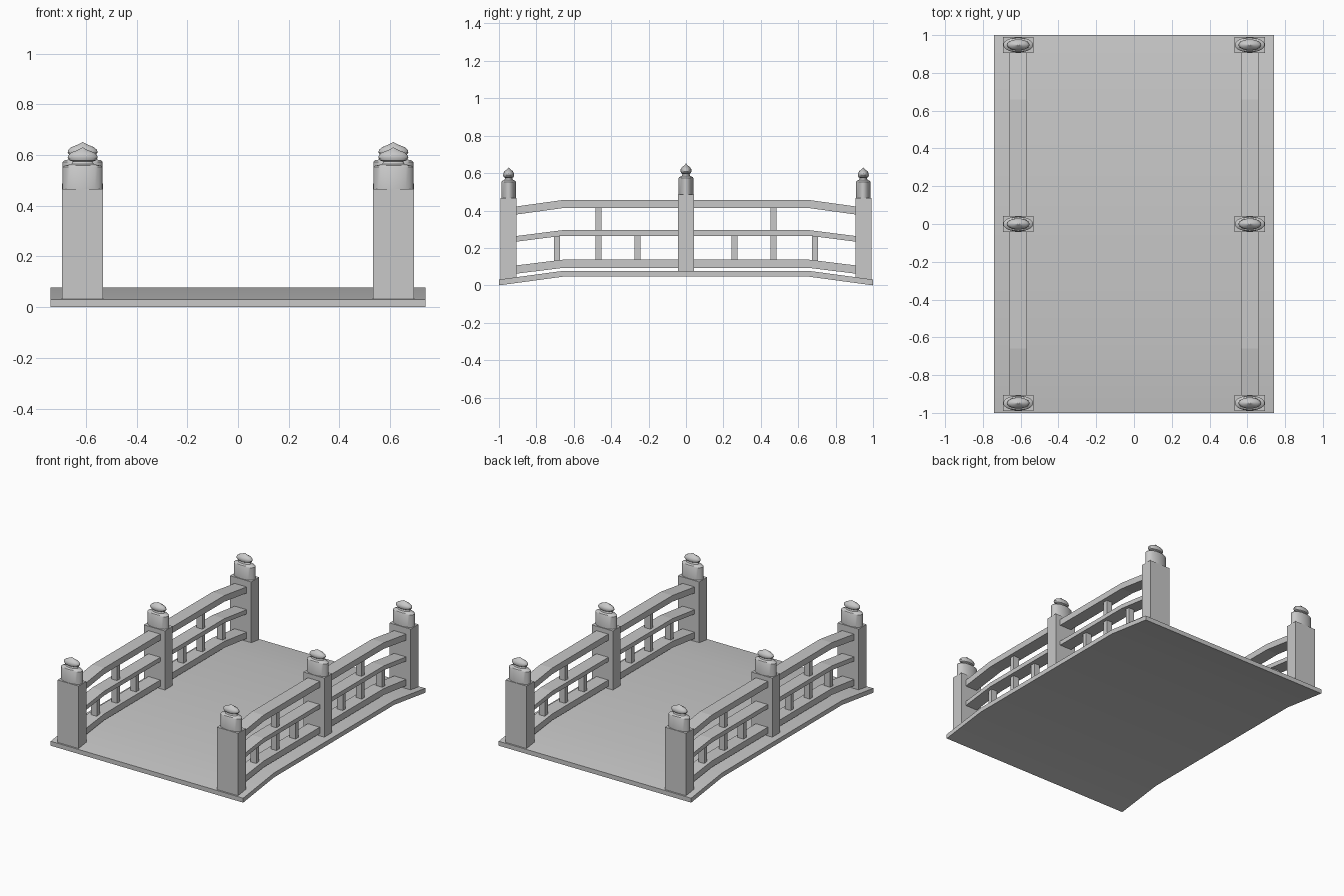
import bpy
import bmesh
import math

cube = bpy.data.objects.get("Cube")
if cube:
    bpy.data.objects.remove(cube, do_unlink=True)

# One stone grey for everything
GREY = (0.58, 0.58, 0.58, 1)
stone = bpy.data.materials.new("stone_grey")
stone.use_nodes = True
stone.diffuse_color = GREY
stone.node_tree.nodes["Principled BSDF"].inputs["Base Color"].default_value = GREY

SIDE_X = 0.613     # centre line of each railing
BEND_Y = 0.66      # where the flat middle turns down to the ends


def finish(name, bm, smooth=False):
    bmesh.ops.recalc_face_normals(bm, faces=bm.faces)
    mesh = bpy.data.meshes.new(name)
    bm.to_mesh(mesh)
    bm.free()
    mesh.materials.append(stone)
    obj = bpy.data.objects.new(name, mesh)
    bpy.context.collection.objects.link(obj)
    if smooth:
        bpy.ops.object.select_all(action="DESELECT")
        obj.select_set(True)
        bpy.context.view_layer.objects.active = obj
        bpy.ops.object.shade_smooth_by_angle(angle=math.radians(35))
    return obj


def box(name, x, y, z0, z1, half_x, half_y):
    bm = bmesh.new()
    bmesh.ops.create_cube(bm, size=1)
    for v in bm.verts:
        v.co = (x + v.co.x * 2 * half_x, y + v.co.y * 2 * half_y,
                (z0 + z1) / 2 + v.co.z * (z1 - z0))
    return finish(name, bm)


def arched_beam(name, x, half_x, end_y, mid_z, end_z, thick, smooth=False):
    """Beam along y: flat in the middle, sloping down to both ends."""
    bm = bmesh.new()
    stations = [(-end_y, end_z), (-BEND_Y, mid_z), (BEND_Y, mid_z), (end_y, end_z)]
    rings = []
    for y, z in stations:
        corners = [(-half_x, 0), (half_x, 0), (half_x, thick), (-half_x, thick)]
        rings.append([bm.verts.new((x + dx, y, z + dz)) for dx, dz in corners])
    for a, b in zip(rings, rings[1:]):
        for i in range(4):
            j = (i + 1) % 4
            bm.faces.new((a[i], a[j], b[j], b[i]))
    bm.faces.new(rings[0])
    bm.faces.new(rings[-1])
    return finish(name, bm, smooth)


def finial(name, x, y, z, segments=28):
    """Oval collar with a pointed bud, lathed from a (radius, height) profile."""
    profile = [(0.079, 0), (0.079, 0.086), (0.072, 0.092), (0.045, 0.098),
               (0.038, 0.108), (0.052, 0.113), (0.059, 0.123), (0.057, 0.133),
               (0.045, 0.144), (0.022, 0.153), (0.008, 0.16)]
    bm = bmesh.new()
    rings = []
    for r, h in profile:
        ring = []
        for i in range(segments):
            a = math.tau * i / segments
            ring.append(bm.verts.new((x + r * math.cos(a),
                                      y + r * 0.5 * math.sin(a), z + h)))
        rings.append(ring)
    for a, b in zip(rings, rings[1:]):
        for i in range(segments):
            j = (i + 1) % segments
            bm.faces.new((a[i], a[j], b[j], b[i]))
    tip = bm.verts.new((x, y, z + 0.165))
    for i in range(segments):
        bm.faces.new((rings[-1][i], rings[-1][(i + 1) % segments], tip))
    bm.faces.new(rings[0])
    return finish(name, bm, True)


# Deck
arched_beam("deck", 0, 0.74, 1.0, 0.046, 0, 0.031, smooth=True)

for side, sx in (("left", 1), ("right", -1)):
    x = sx * SIDE_X

    # Posts with finials
    for place, y, base, top in (("front", -0.948, 0.03, 0.466),
                                ("middle", 0, 0.07, 0.487),
                                ("back", 0.948, 0.03, 0.466)):
        box(f"{side}_{place}_post", x, y, base, top, 0.081, 0.043)
        finial(f"{side}_{place}_finial", x, y, top)

    # Rails
    for level, mid_z, end_z, thick in (("bottom", 0.093, 0.061, 0.044),
                                       ("middle", 0.265, 0.232, 0.03),
                                       ("top", 0.413, 0.377, 0.043)):
        arched_beam(f"{side}_{level}_rail", x, 0.046, 0.92, mid_z, end_z, thick)

    # Balusters
    for end, sy in (("front", -1), ("back", 1)):
        for n, y in enumerate((0.26, 0.468, 0.69)):
            box(f"{side}_{end}_lower_baluster_{n + 1}", x, sy * y,
                0.125, 0.27, 0.022, 0.016)
        box(f"{side}_{end}_upper_baluster", x, sy * 0.468,
            0.29, 0.418, 0.022, 0.016)
